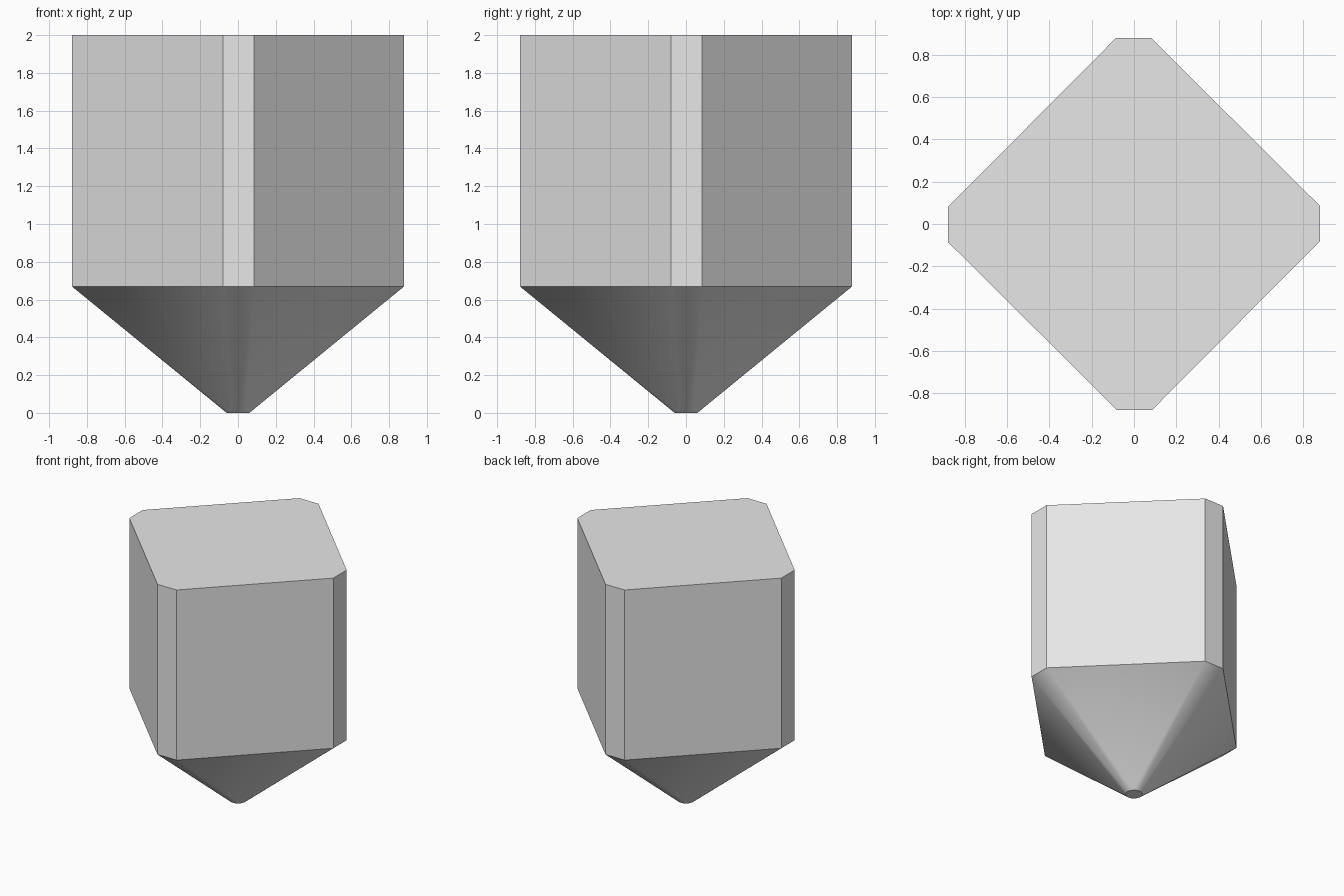
import bpy
import bmesh
import math
from mathutils import Matrix, Vector

cube = bpy.data.objects.get("Cube")
if cube:
    bpy.data.objects.remove(cube, do_unlink=True)

TOP, SHOULDER = 2.0, 0.67
TIP_RADIUS, TIP_SEGMENTS = 0.06, 32

# Plain grey material
grey = bpy.data.materials.new("light grey")
grey.use_nodes = True
colour = (0.8, 0.8, 0.8, 1)
grey.diffuse_color = colour
grey.node_tree.nodes["Principled BSDF"].inputs["Base Color"].default_value = colour

# Square body with chamfered corners pointing along the axes
bm = bmesh.new()
for quarter in range(4):
    turn = Matrix.Rotation(quarter * math.pi / 2, 3, "Z")
    for x in (-0.08, 0.085):
        for z in (SHOULDER, TOP):
            bm.verts.new(turn @ Vector((x, -0.88, z)))

# Small round tip, joined to the shoulder by a convex taper
for i in range(TIP_SEGMENTS):
    a = math.tau * i / TIP_SEGMENTS
    bm.verts.new((TIP_RADIUS * math.cos(a), TIP_RADIUS * math.sin(a), 0))
bmesh.ops.convex_hull(bm, input=bm.verts)
bmesh.ops.dissolve_limit(bm, angle_limit=math.radians(0.5),
                         verts=bm.verts, edges=bm.edges)
bmesh.ops.recalc_face_normals(bm, faces=bm.faces)

mesh = bpy.data.meshes.new("tapered_block")
bm.to_mesh(mesh)
bm.free()
mesh.materials.append(grey)
block = bpy.data.objects.new("tapered_block", mesh)
bpy.context.collection.objects.link(block)

# Soft taper, crisp body edges
bpy.ops.object.select_all(action="DESELECT")
block.select_set(True)
bpy.context.view_layer.objects.active = block
bpy.ops.object.shade_smooth_by_angle(angle=math.radians(30))
